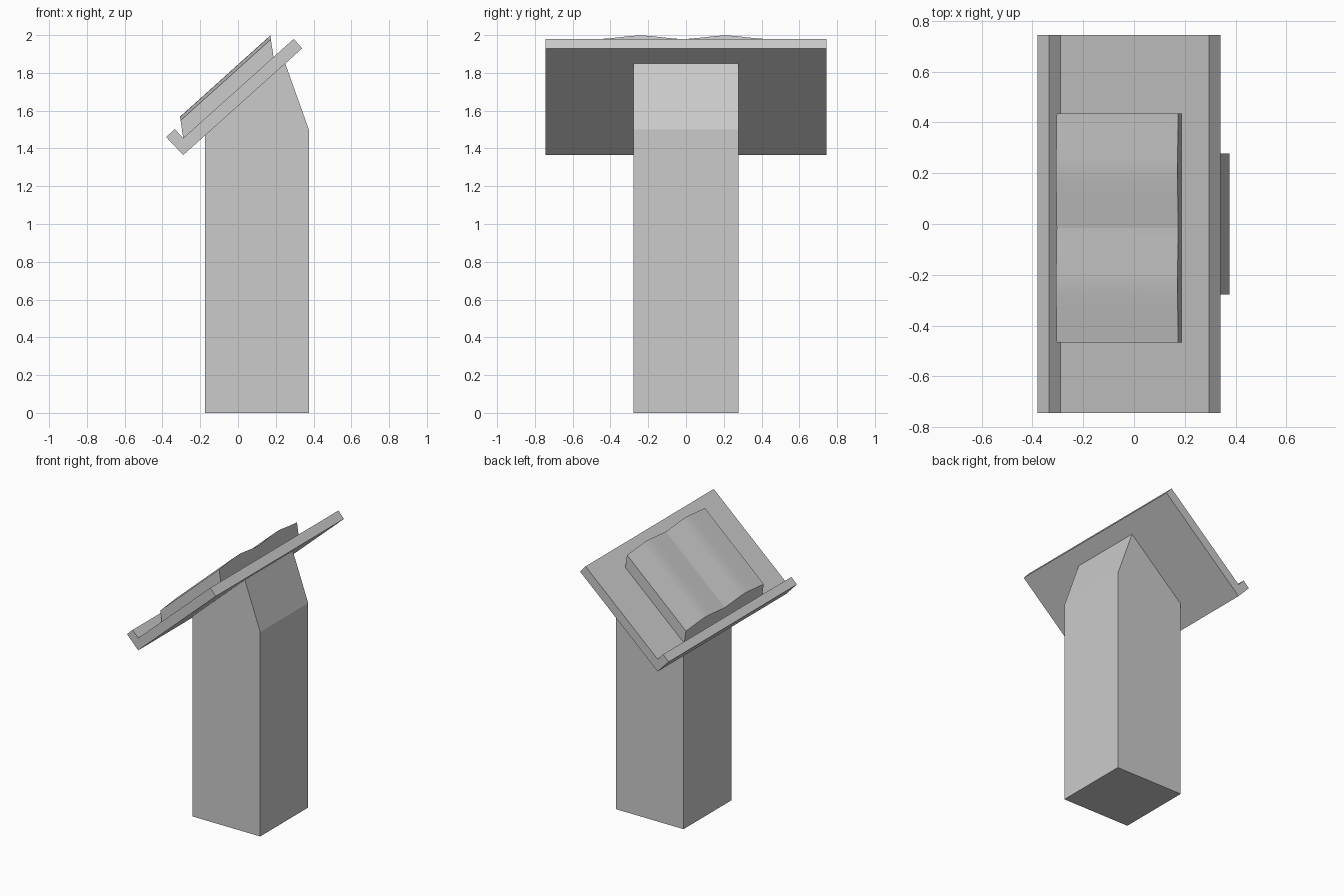
import bpy, bmesh, math
from mathutils import Vector

if "Cube" in bpy.data.objects:
    bpy.data.objects.remove(bpy.data.objects["Cube"])


def sweep(name, ring, offset):
    """Closed solid: a planar outline extruded along an offset vector."""
    bm = bmesh.new()
    face = bm.faces.new([bm.verts.new(p) for p in ring])
    new = bmesh.ops.extrude_face_region(bm, geom=[face], use_keep_orig=True)["geom"]
    bmesh.ops.translate(bm, vec=offset, verts=[g for g in new if isinstance(g, bmesh.types.BMVert)])
    bmesh.ops.recalc_face_normals(bm, faces=bm.faces)
    mesh = bpy.data.meshes.new(name)
    bm.to_mesh(mesh)
    bm.free()
    obj = bpy.data.objects.new(name, mesh)
    bpy.context.collection.objects.link(obj)
    return obj


def side_profile(name, points, y0, y1):
    return sweep(name, [(x, y0, z) for x, z in points], Vector((0, y1 - y0, 0)))


# Post with chamfered back and slanted top meeting the board
side_profile("post", [(-0.175, 0), (0.375, 0), (0.375, 1.5), (0.25, 1.85), (-0.175, 1.468)],
             -0.278, 0.278)

# Tilted reading board with a stop lip along its lower edge
side_profile("reading_board", [(-0.29, 1.365), (0.34, 1.93), (0.295, 1.98), (-0.29, 1.455),
                               (-0.335, 1.503), (-0.38, 1.46)], -0.743, 0.743)

# Open book: two page humps meeting at a crease, lying along the board
y_left, y_right = -0.467, 0.435
base, page = Vector((-0.29, 0, 1.453)), Vector((-0.304, 0, 1.548))
hump = [(0, 0), (0.2, 0.008), (0.4, 0.018), (0.5, 0.02), (0.6, 0.018), (0.8, 0.008)]
half = (y_right - y_left) / 2
ring = [base + Vector((0, y_left, 0))]
for side in range(2):
    for t, h in hump:
        ring.append(page + Vector((-0.15 * h, y_left + (side + t) * half, h)))
ring += [page + Vector((0, y_right, 0)), base + Vector((0, y_right, 0))]
book = sweep("open_book", ring, Vector((0.478, 0, 0.430)))
bpy.context.view_layer.objects.active = book
book.select_set(True)
bpy.ops.object.shade_smooth_by_angle(angle=math.radians(6))
